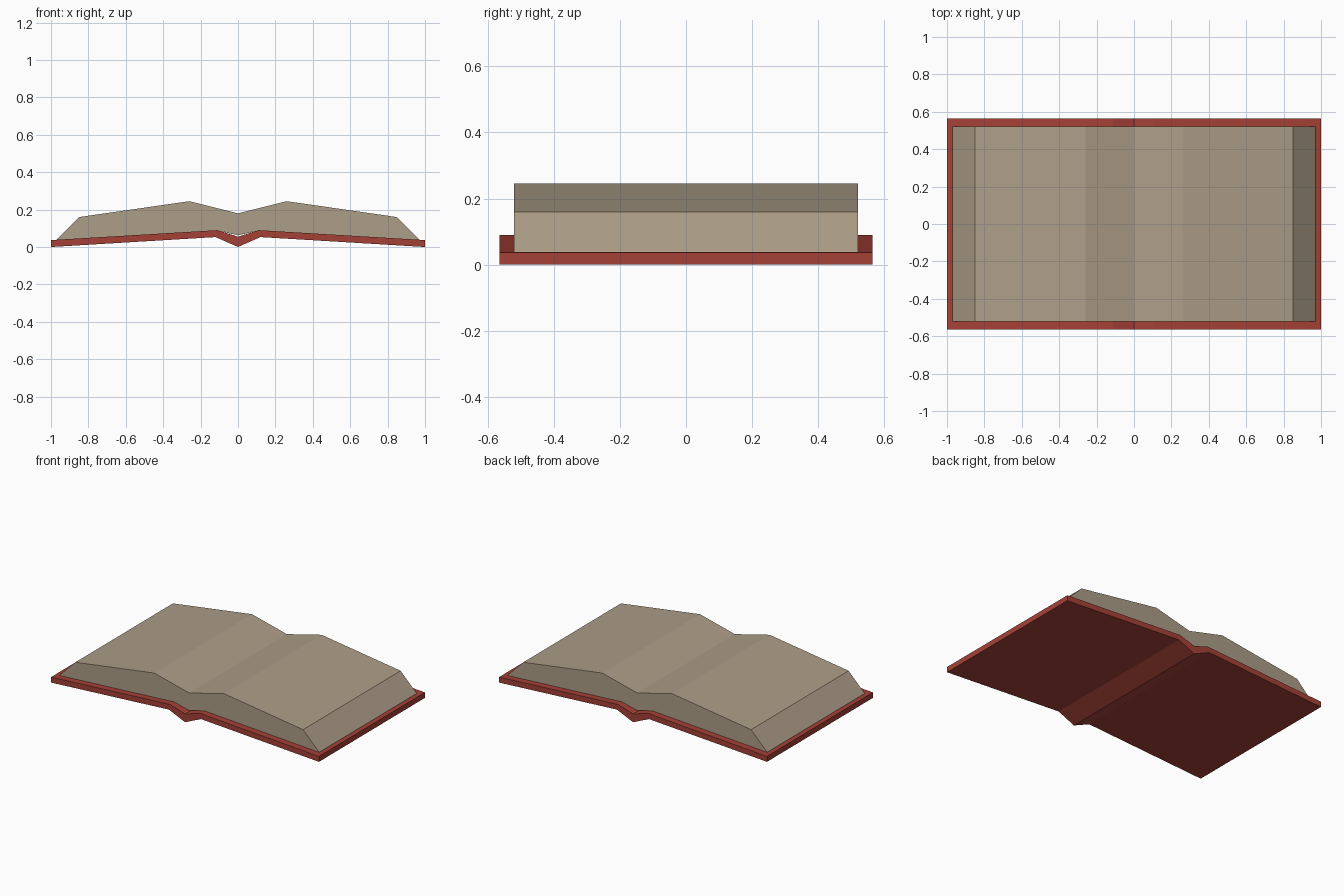
import bpy

if "Cube" in bpy.data.objects:
    bpy.data.objects.remove(bpy.data.objects["Cube"])


def material(name, rgb):
    m = bpy.data.materials.new(name)
    m.diffuse_color = (*rgb, 1)
    m.use_nodes = True
    m.node_tree.nodes["Principled BSDF"].inputs["Base Color"].default_value = m.diffuse_color
    return m


def mirrored(half):
    """Mirror a line of (x, z) points that starts on x = 0 into a full line, left to right."""
    return [(-x, z) for x, z in reversed(half[1:])] + half


def extrude(name, upper, lower, depth, mat):
    """Solid between an upper and a lower line with equal point counts, extruded along y."""
    up, lo = mirrored(upper), mirrored(lower)
    profile = lo + up[::-1]
    n, k = len(profile), len(up)
    verts = [(x, y, z) for y in (-depth, depth) for x, z in profile]
    faces = [(i, i + n, (i + 1) % n + n, (i + 1) % n) for i in range(n)]
    # end caps in strips, one for each section of the profile
    for i in range(k - 1):
        q = (i, i + 1, n - 2 - i, n - 1 - i)
        faces += [q, tuple(j + n for j in reversed(q))]
    mesh = bpy.data.meshes.new(name)
    mesh.from_pydata(verts, [], faces)
    mesh.materials.append(mat)
    obj = bpy.data.objects.new(name, mesh)
    bpy.context.collection.objects.link(obj)
    return obj


red = material("cover red", (0.376, 0.053, 0.038))
paper = material("aged paper", (0.415, 0.342, 0.246))

# Bent cover with a folded spine
extrude("cover",
        [(0, 0.055), (0.11, 0.09), (1.0, 0.037)],
        [(0, 0.0), (0.12, 0.053), (1.0, 0.0)], 0.565, red)

# Open page block resting on the cover
extrude("pages",
        [(0, 0.18), (0.26, 0.245), (0.85, 0.16), (0.969, 0.041)],
        [(0, 0.062), (0.11, 0.089), (0.85, 0.045), (0.97, 0.038)], 0.52, paper)

# Make all faces point outwards
import bmesh
for obj in bpy.context.collection.objects:
    bm = bmesh.new()
    bm.from_mesh(obj.data)
    bmesh.ops.recalc_face_normals(bm, faces=bm.faces)
    bm.to_mesh(obj.data)
    bm.free()
